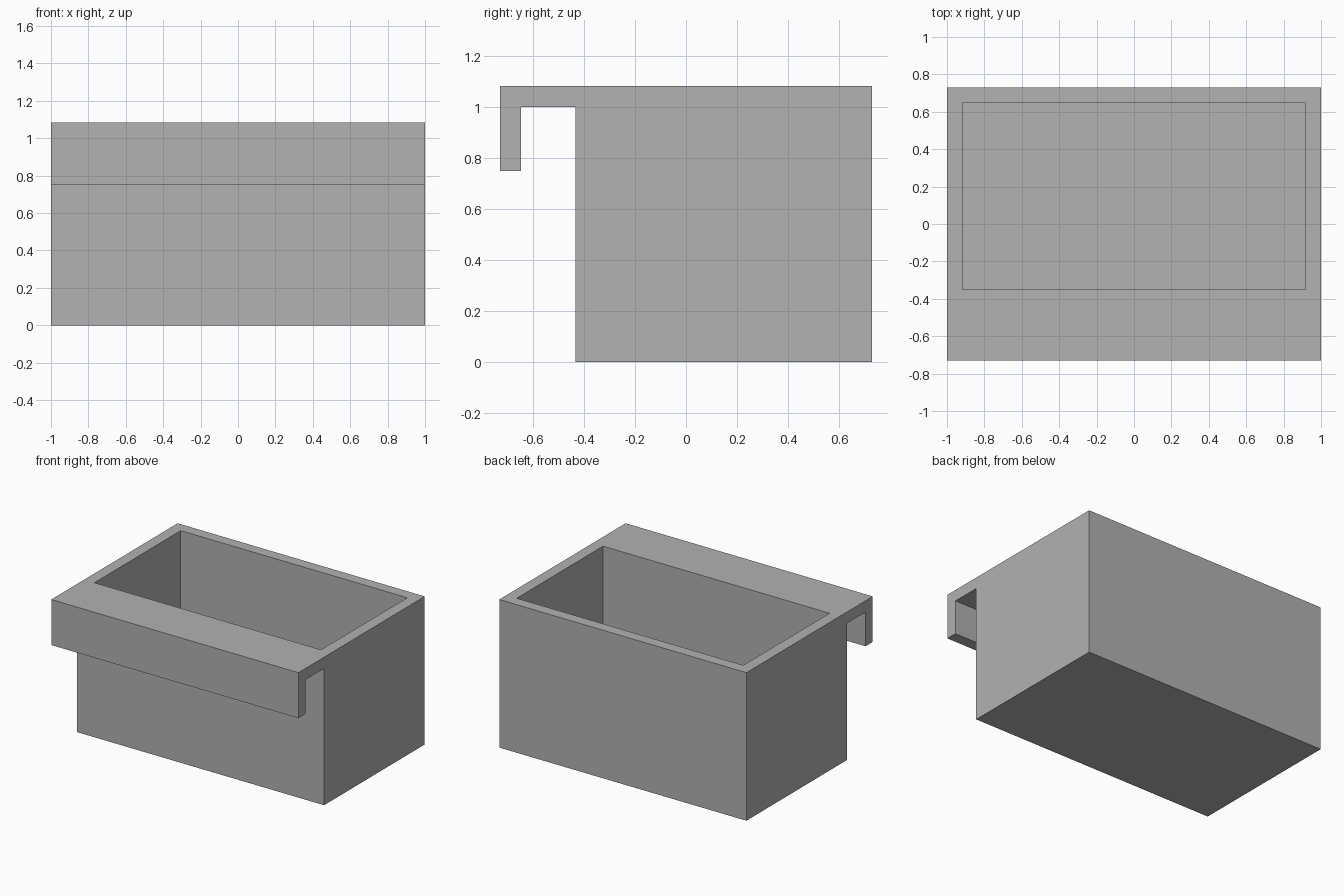
import bpy
import bmesh

cube = bpy.data.objects.get("Cube")
if cube:
    bpy.data.objects.remove(cube, do_unlink=True)

WALL = 0.083
HEIGHT = 1.083
HALF_X, HALF_Y = 1.0, 0.73
BOX_FRONT = -0.433
LIP_BOTTOM = 0.75

# Single flat grey
grey = bpy.data.materials.new("plain_grey")
grey.use_nodes = True
colour = (0.445, 0.445, 0.445, 1)
grey.diffuse_color = colour
grey.node_tree.nodes["Principled BSDF"].inputs["Base Color"].default_value = colour

# Side profile (y, z): box body with a hook along the front
profile = [
    (HALF_Y, 0), (HALF_Y, HEIGHT), (-HALF_Y, HEIGHT), (-HALF_Y, LIP_BOTTOM),
    (-HALF_Y + WALL, LIP_BOTTOM), (-HALF_Y + WALL, HEIGHT - WALL),
    (BOX_FRONT, HEIGHT - WALL), (BOX_FRONT, 0),
]
bm = bmesh.new()
side = bm.faces.new([bm.verts.new((-HALF_X, y, z)) for y, z in profile])
grown = bmesh.ops.extrude_face_region(bm, geom=[side])
bmesh.ops.translate(bm, vec=(2 * HALF_X, 0, 0),
                    verts=[v for v in grown["geom"] if isinstance(v, bmesh.types.BMVert)])
bmesh.ops.recalc_face_normals(bm, faces=bm.faces)

# Rim: inset the top face, keeping the wide ledge over the hook
top = max(bm.faces, key=lambda f: f.calc_center_median().z)
bmesh.ops.inset_region(bm, faces=[top], thickness=WALL, use_even_offset=True)
for v in top.verts:
    if v.co.y < 0:
        v.co.y = BOX_FRONT + WALL

# Cavity: sink the opening down to the floor
floor = bmesh.ops.extrude_discrete_faces(bm, faces=[top])["faces"][0]
bmesh.ops.translate(bm, vec=(0, 0, WALL - HEIGHT), verts=floor.verts)
bmesh.ops.recalc_face_normals(bm, faces=bm.faces)

mesh = bpy.data.meshes.new("hooked_bin")
bm.to_mesh(mesh)
bm.free()
mesh.materials.append(grey)
bpy.context.collection.objects.link(bpy.data.objects.new("hooked_bin", mesh))
